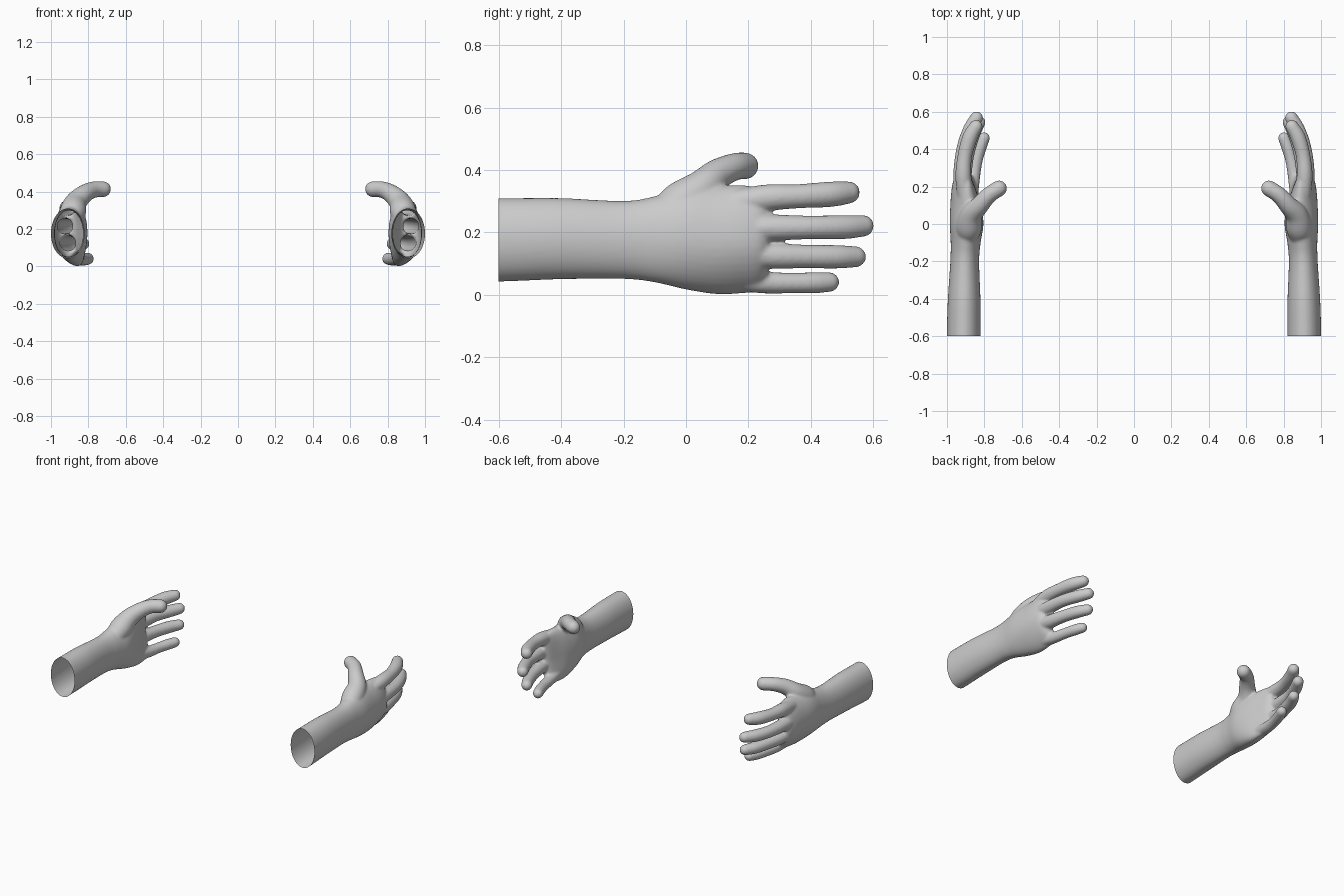
import bpy, bmesh, math
from mathutils import Vector

if "Cube" in bpy.data.objects:
    bpy.data.objects.remove(bpy.data.objects["Cube"])

skin = bpy.data.materials.new("skin_grey")
skin.diffuse_color = (0.6, 0.6, 0.6, 1)
skin.use_nodes = True
skin.node_tree.nodes["Principled BSDF"].inputs["Base Color"].default_value = skin.diffuse_color


def spline(keys, steps=6):
    """Catmull-Rom interpolation of key tuples."""
    out = []
    for i in range(len(keys) - 1):
        a, b, c, d = (Vector(keys[min(max(i + k, 0), len(keys) - 1)]) for k in (-1, 0, 1, 2))
        for s in range(steps):
            t = s / steps
            out.append(0.5 * (2 * b + (c - a) * t + (2 * a - 5 * b + 4 * c - d) * t ** 2
                              + (3 * b - a - 3 * c + d) * t ** 3))
    return out + [Vector(keys[-1])]


def loft(bm, rings):
    """Closed skin through rings of points."""
    vs = [[bm.verts.new(p) for p in r] for r in rings]
    n = len(vs[0])
    for a, b in zip(vs, vs[1:]):
        for i in range(n):
            bm.faces.new((a[i], a[(i + 1) % n], b[(i + 1) % n], b[i]))
    bm.faces.new(vs[0][::-1])
    bm.faces.new(vs[-1])


def digit(bm, keys):
    """Round tube through (x, y, z, radius) keys with a domed tip."""
    pts = [(Vector(k[:3]), k[3]) for k in spline(keys)]
    end, r = pts[-1]
    axis = (end - pts[-2][0]).normalized()
    for a in (20, 40, 58, 74, 86):
        a = math.radians(a)
        pts.append((end + axis * r * math.sin(a), r * math.cos(a)))
    rings = []
    for i, (p, r) in enumerate(pts):
        t = (pts[min(i + 1, len(pts) - 1)][0] - pts[max(i - 1, 0)][0]).normalized()
        u = t.cross(Vector((0, 0, 1))).normalized()
        v = u.cross(t)
        rings.append([p + r * (u * math.cos(k * math.tau / 20) + v * math.sin(k * math.tau / 20))
                      for k in range(20)])
    loft(bm, rings)


bm = bmesh.new()

# forearm and palm: y, centre x, centre z, half width, half height, inward cupping
sections = [(-0.68, .91, .175, .09, .135, 0), (-0.55, .91, .177, .09, .133, 0),
            (-0.40, .908, .18, .087, .13, 0), (-0.20, .905, .176, .077, .125, 0),
            (-0.10, .90, .178, .08, .138, 0), (0.0, .895, .182, .09, .165, .01),
            (0.10, .90, .176, .082, .174, .025), (0.18, .91, .178, .066, .173, .035),
            (0.235, .915, .178, .05, .165, .04), (0.262, .915, .178, .03, .14, .04)]
rings = []
for y, cx, cz, rx, rz, cup in spline(sections):
    ring = []
    for k in range(40):
        c, s = math.cos(k * math.tau / 40), math.sin(k * math.tau / 40)
        bend = cup * s * s * (1.6 if s < 0 else 0.6)
        ring.append(Vector((cx + rx * c - bend, y, cz + rz * s)))
    rings.append(ring)
loft(bm, rings)

# index, middle, ring and little finger, then thumb
digit(bm, [(.90, .10, .285, .04), (.912, .25, .31, .043), (.905, .36, .316, .039),
           (.878, .46, .322, .041), (.845, .521, .328, .036)])
digit(bm, [(.92, .10, .21, .04), (.925, .26, .215, .042), (.912, .40, .216, .038),
           (.878, .50, .217, .039), (.842, .567, .221, .035)])
digit(bm, [(.915, .10, .14, .04), (.91, .26, .126, .042), (.89, .38, .123, .038),
           (.86, .48, .122, .038), (.828, .543, .122, .034)])
digit(bm, [(.88, .08, .065, .04), (.86, .24, .041, .036), (.842, .34, .038, .033),
           (.822, .41, .039, .034), (.802, .459, .041, .032)])
digit(bm, [(.89, -.09, .24, .05), (.883, -.02, .29, .07), (.868, .05, .34, .06),
           (.825, .10, .385, .05), (.775, .155, .41, .044), (.722, .19, .413, .043)])
bmesh.ops.recalc_face_normals(bm, faces=bm.faces)
mesh = bpy.data.meshes.new("hand_parts")
bm.to_mesh(mesh)
bm.free()

# fuse the parts into one smooth skin
source = bpy.data.objects.new("hand_parts", mesh)
bpy.context.collection.objects.link(source)
fuse = source.modifiers.new("fuse", 'REMESH')
fuse.mode, fuse.voxel_size = 'VOXEL', 0.007
soften = source.modifiers.new("soften", 'SMOOTH')
soften.factor, soften.iterations = 0.5, 7
fused = bpy.data.meshes.new_from_object(source.evaluated_get(bpy.context.evaluated_depsgraph_get()))
bpy.data.objects.remove(source)

# open wrist end, one hand per side
for name, side in (("right_hand", 1), ("left_hand", -1)):
    bm = bmesh.new()
    bm.from_mesh(fused)
    bmesh.ops.bisect_plane(bm, geom=bm.verts[:] + bm.edges[:] + bm.faces[:],
                           plane_co=(0, -0.6, 0), plane_no=(0, -1, 0), clear_outer=True)
    for v in bm.verts:
        v.co.x *= side
    if side < 0:
        bmesh.ops.reverse_faces(bm, faces=bm.faces)
    for f in bm.faces:
        f.smooth = True
    me = bpy.data.meshes.new(name)
    bm.to_mesh(me)
    bm.free()
    me.materials.clear()
    me.materials.append(skin)
    bpy.context.collection.objects.link(bpy.data.objects.new(name, me))
